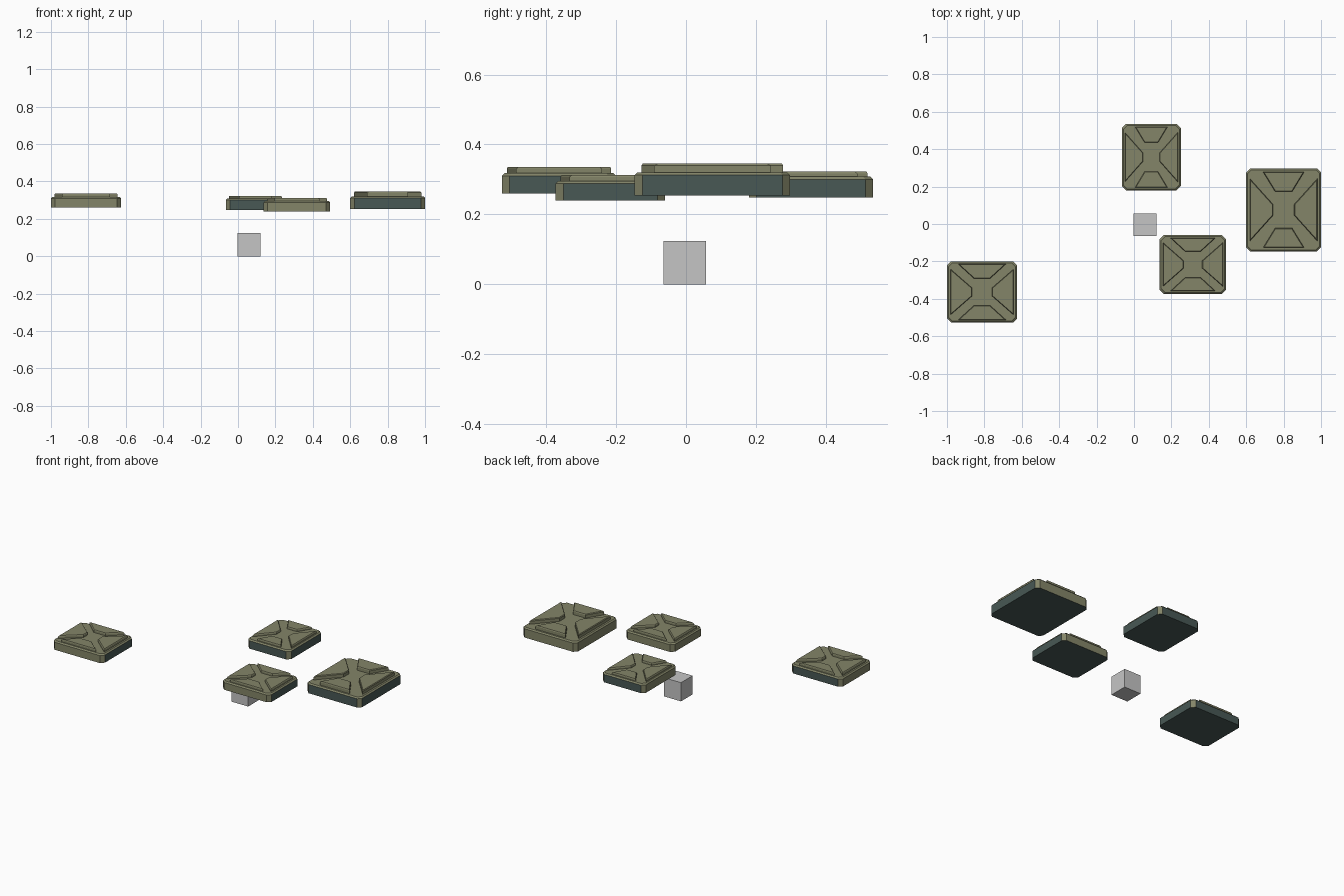
import bpy, bmesh
from mathutils import Vector

if "Cube" in bpy.data.objects:
    bpy.data.objects.remove(bpy.data.objects["Cube"])


def material(name, rgb):
    m = bpy.data.materials.new(name)
    m.diffuse_color = (*rgb, 1.0)
    m.use_nodes = True
    m.node_tree.nodes["Principled BSDF"].inputs["Base Color"].default_value = m.diffuse_color
    return m


OLIVE = material("olive paint", (0.23, 0.235, 0.14))
TEAL = material("dark teal", (0.065, 0.098, 0.09))
GREY = material("light grey", (0.56, 0.56, 0.56))


def loft(bm, rings):
    """Closed solid through rings of equal point count."""
    vs = [[bm.verts.new(p) for p in r] for r in rings]
    n = len(vs[0])
    bm.faces.new(vs[0][::-1])
    bm.faces.new(vs[-1])
    for a, b in zip(vs, vs[1:]):
        for i in range(n):
            j = (i + 1) % n
            bm.faces.new((a[i], a[j], b[j], b[i]))


def octagon(c, hx, hy, cut, z):
    pts = [(-hx + cut, -hy), (hx - cut, -hy), (hx, -hy + cut), (hx, hy - cut),
           (hx - cut, hy), (-hx + cut, hy), (-hx, hy - cut), (-hx, -hy + cut)]
    return [(c.x + x, c.y + y, z) for x, y in pts]


def finish(bm, name, mats, rule):
    bmesh.ops.recalc_face_normals(bm, faces=bm.faces)
    for f in bm.faces:
        f.material_index = rule(f)
    me = bpy.data.meshes.new(name)
    bm.to_mesh(me)
    bm.free()
    for m in mats:
        me.materials.append(m)
    ob = bpy.data.objects.new(name, me)
    bpy.context.collection.objects.link(ob)


def panel(name, x0, x1, y0, y1, z0, zb, z1, teal_dirs):
    c = Vector(((x0 + x1) / 2, (y0 + y1) / 2))
    hx, hy = (x1 - x0) / 2, (y1 - y0) / 2
    dirs = [Vector((dx, dy, 0)) for dx, dy in teal_dirs]

    # chamfered slab: underside and selected sides are teal
    bm = bmesh.new()
    loft(bm, [octagon(c, hx, hy, 0.022, z0),
              octagon(c, hx, hy, 0.022, zb - 0.008),
              octagon(c, hx - 0.008, hy - 0.008, 0.02, zb)])

    def side_rule(f):
        if f.normal.z < -0.5:
            return 1
        return int(abs(f.normal.z) < 0.1 and any(f.normal.dot(d) > 0.8 for d in dirs))
    finish(bm, name + "_slab", (OLIVE, TEAL), side_rule)

    # four raised wedges leaving an X-shaped channel
    bm = bmesh.new()
    ks = 0.55 if hy > hx else 0.68
    for s in (1, -1):
        for along_x in (True, False):
            if along_x:
                q = [(0.90, -0.75), (0.90, 0.75), (0.28, 0.13), (0.28, -0.13)]
            else:
                q = [(ks, 0.91), (-ks, 0.91), (-0.23, 0.44), (0.23, 0.44)]
            low = [Vector((s * a * hx, s * b * hy)) for a, b in q]
            mid = sum(low, Vector((0, 0))) / 4
            rings = []
            for k, z in ((1.0, zb - 0.004), (1.0, z1 - 0.005), (0.94, z1)):
                rings.append([(*(c + mid + (p - mid) * k), z) for p in low])
            loft(bm, rings)
    finish(bm, name + "_raised_wedges", (OLIVE,), lambda f: 0)


panel("left_panel", -1.0, -0.625, -0.527, -0.20, 0.26, 0.318, 0.336, [(1, 0), (0, 1)])
panel("back_panel", -0.065, 0.25, 0.18, 0.535, 0.248, 0.308, 0.322, [(1, 0), (0, 1), (0, -1)])
panel("middle_panel", 0.137, 0.493, -0.373, -0.06, 0.24, 0.296, 0.312, [(1, 0)])
panel("right_panel", 0.60, 1.0, -0.147, 0.298, 0.254, 0.32, 0.345, [(1, 0), (0, -1)])

# plain grey cube below the panels
bm = bmesh.new()
loft(bm, [[(x, y, z) for x, y in ((-0.003, -0.065), (0.12, -0.065), (0.12, 0.057), (-0.003, 0.057))]
          for z in (0.0, 0.124)])
finish(bm, "grey_cube", (GREY,), lambda f: 0)
